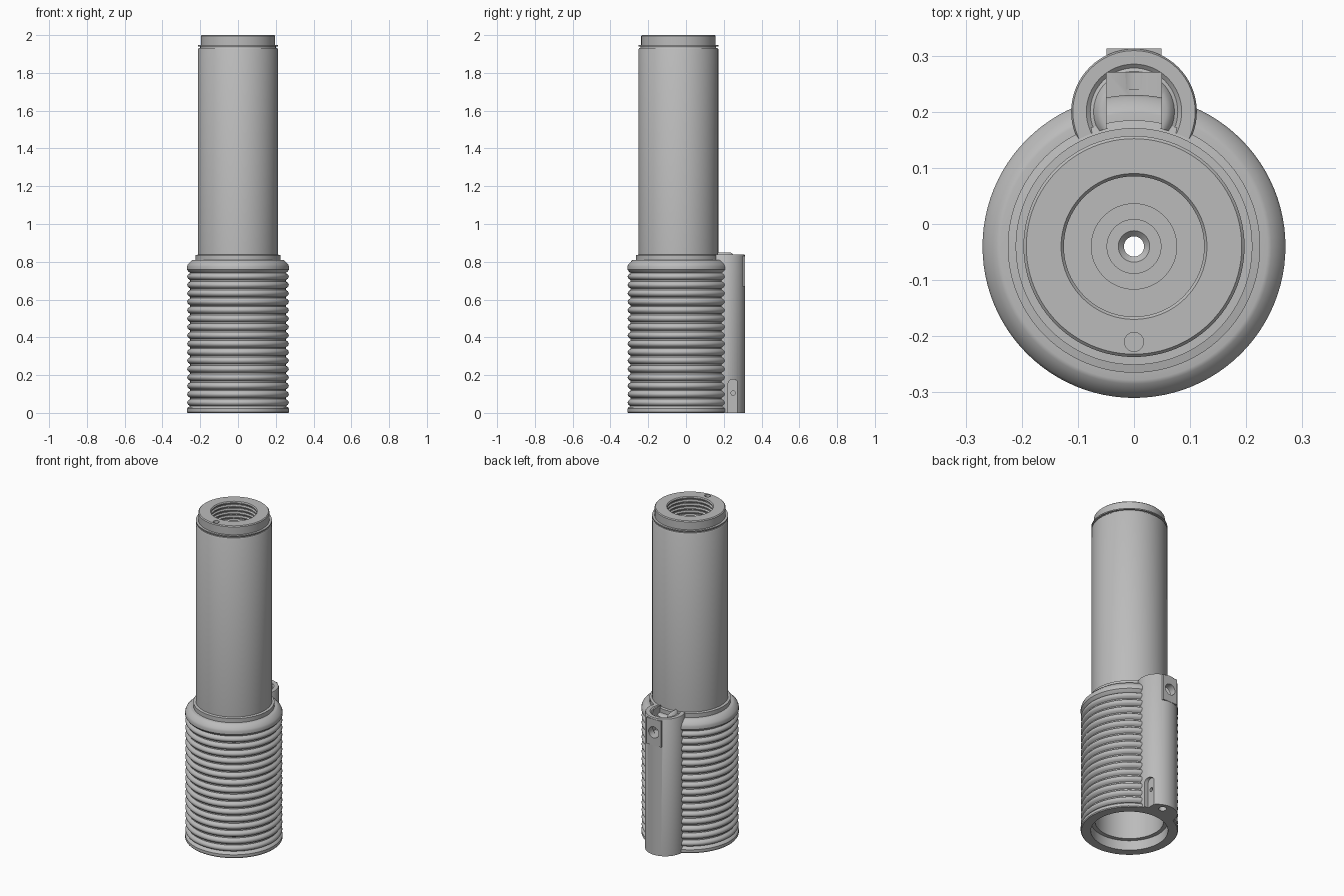
import bpy, bmesh
from math import sin, cos, pi
from mathutils import Matrix, Vector

cube = bpy.data.objects.get("Cube")
if cube:
    bpy.data.objects.remove(cube, do_unlink=True)

AXIS_Y = -0.04      # axis of the main tube
COL_Y = 0.2         # axis of the rear column

grey = bpy.data.materials.new("plain grey")
grey.use_nodes = True
colour = (0.5, 0.5, 0.5, 1)
grey.diffuse_color = colour
grey.node_tree.nodes["Principled BSDF"].inputs["Base Color"].default_value = colour


def finish(name, bm):
    bmesh.ops.recalc_face_normals(bm, faces=bm.faces)
    mesh = bpy.data.meshes.new(name)
    bm.to_mesh(mesh)
    bm.free()
    mesh.materials.append(grey)
    obj = bpy.data.objects.new(name, mesh)
    bpy.context.collection.objects.link(obj)
    return obj


def lathe(name, profile, y, segments=96, closed=True):
    """Revolve (radius, z) points about a vertical axis."""
    bm = bmesh.new()
    rings = []
    for r, z in profile:
        if r == 0:
            rings.append([bm.verts.new((0, y, z))] * segments)
        else:
            rings.append([bm.verts.new((r * cos(2 * pi * i / segments),
                                        y + r * sin(2 * pi * i / segments), z))
                          for i in range(segments)])
    pairs = list(zip(rings, rings[1:]))
    if closed:
        pairs.append((rings[-1], rings[0]))
    for a, b in pairs:
        for i in range(segments):
            j = (i + 1) % segments
            corners = list(dict.fromkeys((a[i], a[j], b[j], b[i])))
            bm.faces.new(corners)
    return finish(name, bm)


def rod(name, centre, radius, depth, axis="Z", segments=32):
    """Cylinder along the given axis."""
    turn = {"X": Matrix.Rotation(pi / 2, 4, "Y"),
            "Y": Matrix.Rotation(pi / 2, 4, "X"), "Z": Matrix()}[axis]
    bm = bmesh.new()
    bmesh.ops.create_cone(bm, cap_ends=True, segments=segments, radius1=radius,
                          radius2=radius, depth=depth,
                          matrix=Matrix.Translation(centre) @ turn)
    return finish(name, bm)


def box(name, centre, size):
    bm = bmesh.new()
    bmesh.ops.create_cube(bm, size=1, matrix=Matrix.Translation(centre)
                          @ Matrix.Diagonal(Vector(size).to_4d()))
    return finish(name, bm)


def combine(target, others, operation="DIFFERENCE"):
    """Apply booleans in order and discard the helper shapes."""
    bpy.context.view_layer.objects.active = target
    for other in others:
        mod = target.modifiers.new("cut", "BOOLEAN")
        mod.operation = operation
        mod.solver = "EXACT"
        mod.object = other
        bpy.ops.object.modifier_apply(modifier=mod.name)
        bpy.data.objects.remove(other, do_unlink=True)


# Upper tube: outer wall, cap, threaded socket, stepped floor, hollow inside
outer = [(0.19, 0.06), (0.225, 0.06), (0.225, 0.835), (0.211, 0.838), (0.211, 1.925),
         (0.207, 1.932), (0.2, 1.932), (0.2, 1.94), (0.211, 1.94), (0.211, 1.947),
         (0.197, 1.947), (0.197, 1.995), (0.192, 2.0), (0.13, 2.0)]
thread = []
pitch = 0.022
for k in range(9):
    z = 1.994 - k * pitch
    thread += [(0.125, z), (0.125, z - 0.005), (0.132, z - 0.011), (0.132, z - 0.016)]
floor = [(0.125, 1.79), (0.076, 1.79), (0.076, 1.77), (0.048, 1.77), (0.048, 1.75),
         (0.028, 1.75), (0.018, 1.74), (0.018, 1.7), (0.19, 1.7)]
tube = lathe("upper_tube", outer + thread + floor, AXIS_Y)
combine(tube, [rod("pin_hole", (0, -0.21, 1.99), 0.017, 0.06)])

# Ribbed grip: rounded ridges stacked below a plain shoulder band
ribs = []
pitch, count, steps = 0.0445, 16, 6
for k in range(count):
    for s in range(steps + 1):
        t = s / steps
        ribs.append((0.253 + 0.016 * sin(pi * t) ** 0.7 if 0 < s < steps else 0.253,
                     0.032 + pitch * (k + 0.08 + 0.84 * t)))
grip_profile = [(0.214, 0), (0.266, 0), (0.27, 0.005), (0.27, 0.022), (0.264, 0.03)]
grip_profile += ribs
grip_profile += [(0.263, 0.749), (0.27, 0.758), (0.27, 0.775), (0.266, 0.786),
                 (0.245, 0.808), (0.238, 0.81), (0.214, 0.81)]
grip = lathe("ribbed_grip", grip_profile, AXIS_Y)

# Rear column with a dished top, shaped to fit around the tube
column = lathe("rear_column", [(0, 0), (0.112, 0), (0.112, 0.833), (0.109, 0.838),
                               (0.085, 0.838), (0.078, 0.832), (0.072, 0.834),
                               (0.066, 0.845), (0.058, 0.85), (0, 0.85)],
               COL_Y, 64, closed=False)
combine(column, [box("back_pad", (0, 0.288, 0.75), (0.098, 0.05, 0.16))], "UNION")
combine(column, [
    rod("tube_clearance", (0, AXIS_Y, 0.45), 0.215, 1.2, segments=96),
    box("top_well", (0, 0.22, 0.81), (0.098, 0.1, 0.18)),
    rod("back_hole", (0, 0.3, 0.75), 0.034, 0.12, "Y"),
    box("side_slot", (0.11, 0.25, 0.07), (0.05, 0.056, 0.16)),
    rod("side_slot_end", (0.11, 0.25, 0.15), 0.028, 0.05, "X"),
    rod("side_hole", (0.08, 0.25, 0.105), 0.012, 0.08, "X"),
    rod("base_hole", (0.015, 0.265, 0.02), 0.022, 0.12),
])

# Smooth shading with crisp edges
for obj in (tube, grip, column):
    bpy.ops.object.select_all(action="DESELECT")
    obj.select_set(True)
    bpy.context.view_layer.objects.active = obj
    bpy.ops.object.shade_smooth_by_angle(angle=0.6)
